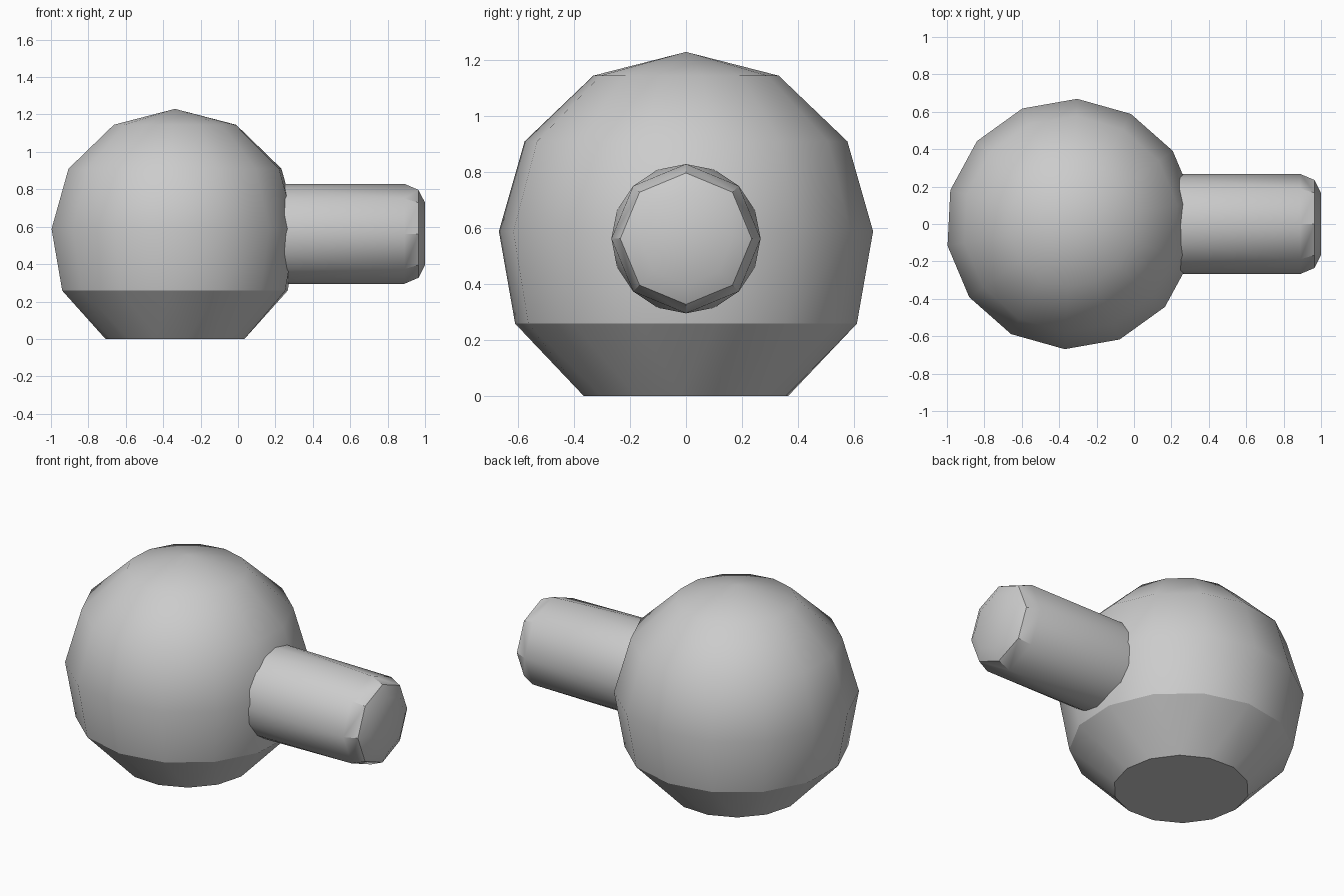
import bpy, bmesh, math

cube = bpy.data.objects.get("Cube")
if cube:
    bpy.data.objects.remove(cube, do_unlink=True)

grey = bpy.data.materials.new("plain_grey")
grey.use_nodes = True
colour = (0.6, 0.6, 0.6, 1)
grey.diffuse_color = colour
grey.node_tree.nodes["Principled BSDF"].inputs["Base Color"].default_value = colour


def finish(bm, name):
    bmesh.ops.recalc_face_normals(bm, faces=bm.faces[:])
    mesh = bpy.data.meshes.new(name)
    bm.to_mesh(mesh)
    bm.free()
    mesh.materials.append(grey)
    obj = bpy.data.objects.new(name, mesh)
    bpy.context.collection.objects.link(obj)
    bpy.ops.object.select_all(action='DESELECT')
    obj.select_set(True)
    bpy.context.view_layer.objects.active = obj
    bpy.ops.object.shade_smooth_by_angle(angle=math.radians(31))


# Round bulb: stacked rings, flat base, pointed crown
CX, SIDES = -0.337, 14
STEP = math.tau / SIDES
TURN = math.radians(10)


def bulb_ring(bm, r, z, turn):
    return [bm.verts.new((CX + r * math.cos(turn + i * STEP),
                          r * math.sin(turn + i * STEP), z)) for i in range(SIDES)]


bm = bmesh.new()
base = bulb_ring(bm, 0.372, 0, TURN + STEP / 2)
rings = [bulb_ring(bm, r, z, TURN)
         for r, z in ((0.612, 0.258), (0.67, 0.588), (0.578, 0.91), (0.332, 1.145))]
apex = bm.verts.new((CX, 0, 1.23))
bm.faces.new(base[::-1])
for i in range(SIDES):
    j = (i + 1) % SIDES
    # Base ring is turned half a step, so its band is made of triangles
    bm.faces.new((base[i], rings[0][j], rings[0][i]))
    bm.faces.new((base[i], base[j], rings[0][j]))
    for low, high in zip(rings, rings[1:]):
        bm.faces.new((low[i], low[j], high[j], high[i]))
    bm.faces.new((rings[-1][i], rings[-1][j], apex))
finish(bm, "round_bulb")

# Side handle: rounder where it meets the bulb, eight sided at the bevelled tip
bm = bmesh.new()
for x, r, n in ((0.2, 0.267, 16), (0.89, 0.267, 8), (0.965, 0.235, 8), (1.0, 0.166, 8)):
    for i in range(n):
        a = math.tau * i / n
        bm.verts.new((x, r * math.sin(a), 0.562 + r * math.cos(a)))
bmesh.ops.convex_hull(bm, input=bm.verts[:])
bmesh.ops.dissolve_limit(bm, angle_limit=math.radians(1),
                         verts=bm.verts[:], edges=bm.edges[:])
finish(bm, "side_handle")
